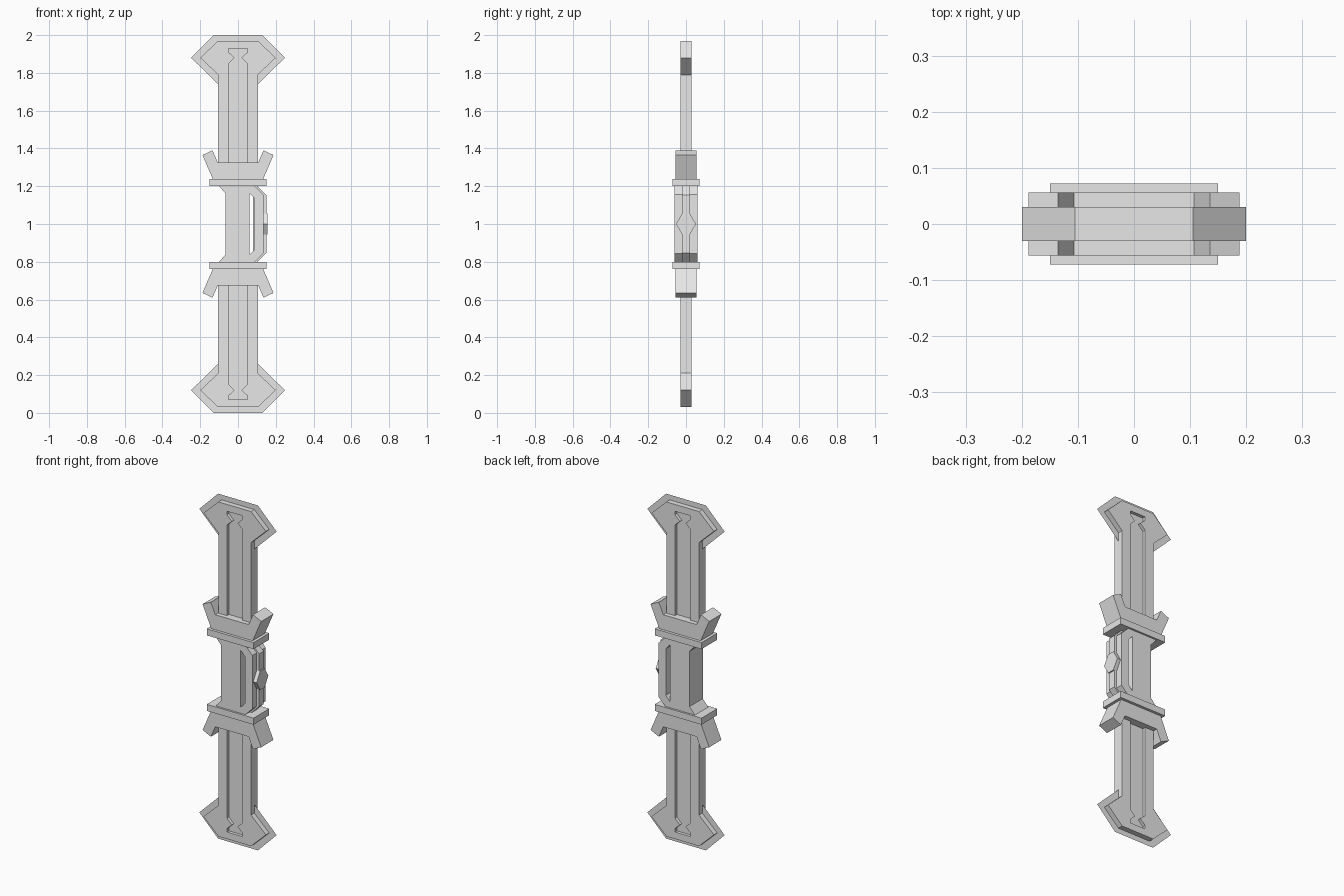
import bpy
import bmesh
from mathutils import Vector

cube = bpy.data.objects.get("Cube")
if cube:
    bpy.data.objects.remove(cube, do_unlink=True)

grey = bpy.data.materials.new("plain grey")
grey.use_nodes = True
colour = (0.8, 0.8, 0.8, 1)
grey.diffuse_color = colour
grey.node_tree.nodes["Principled BSDF"].inputs["Base Color"].default_value = colour


def slab(name, points, start, depth, axis="y"):
    """Extrude a closed profile along y (x,z points) or x (y,z points)."""
    place = (lambda a, z: (a, start, z)) if axis == "y" else (lambda a, z: (start, a, z))
    bm = bmesh.new()
    face = bm.faces.new([bm.verts.new(place(a, z)) for a, z in points])
    if depth:
        new = bmesh.ops.extrude_face_region(bm, geom=[face])["geom"]
        move = Vector((0, depth, 0)) if axis == "y" else Vector((depth, 0, 0))
        bmesh.ops.translate(bm, vec=move, verts=[v for v in new if isinstance(v, bmesh.types.BMVert)])
        bmesh.ops.recalc_face_normals(bm, faces=bm.faces)
    mesh = bpy.data.meshes.new(name)
    bm.to_mesh(mesh)
    bm.free()
    mesh.materials.append(grey)
    obj = bpy.data.objects.new(name, mesh)
    bpy.context.collection.objects.link(obj)
    return obj


def centred(name, points, half):
    return slab(name, points, -half, 2 * half)


def mirror_x(half):
    """Complete a right-hand outline with its left-hand copy."""
    return half + [(-x, z) for x, z in reversed(half)]


def mirror_z(half):
    """Complete an upper outline, ordered downwards, about mid height."""
    return half + [(a, 2 - z) for a, z in reversed(half)]


# Blade outline, running up one side and back down round the open slot
blade = mirror_x([(0.05, 1.22), (0.05, 1.85), (0.018, 1.88), (0.05, 1.91), (0.05, 1.93)])
blade += [(-0.105, 1.22), (-0.105, 1.79), (-0.2, 1.88), (-0.105, 1.97),
          (0.105, 1.97), (0.2, 1.88), (0.105, 1.79), (0.105, 1.22)]
web = mirror_x([(0.06, 1.22), (0.06, 1.94)])
edge = mirror_x([(0.105, 1.74), (0.248, 1.88), (0.128, 2.0)])
bracket = mirror_x([(0.132, 1.235), (0.188, 1.365), (0.135, 1.39), (0.107, 1.325)])
collar = mirror_x([(0.15, 1.2), (0.15, 1.238)])

# Matching blade, edge sheet, claw and collar at both ends
for side in ("upper", "lower"):
    def put(points):
        return points if side == "upper" else [(x, 2 - z) for x, z in points]
    centred(side + "_blade", put(blade), 0.03)
    centred(side + "_blade_groove_floor", put(web), 0.012)
    slab(side + "_blade_edge", put(edge), 0, 0)
    centred(side + "_claw_bracket", put(bracket), 0.056)
    centred(side + "_collar", put(collar), 0.072)

# Grip with flared ends, and the hand guard joined to it
centred("grip", mirror_z([(0.06, 1.2), (-0.1, 1.2), (-0.065, 1.16)]), 0.061)
guard_outer = mirror_z([(0.06, 1.2), (0.09, 1.2), (0.135, 1.155)])
guard_inner = mirror_z([(0.06, 1.165), (0.087, 1.135)])
centred("hand_guard", guard_outer + guard_inner[::-1], 0.061)

# Raised rib down the guard with a pointed boss in the middle
centred("guard_rib", mirror_z([(0.08, 1.2), (0.103, 1.2), (0.15, 1.153)]), 0.021)
boss = mirror_z([(-0.021, 1.06), (-0.021, 1.035), (-0.053, 1.0)][:1])
boss = [(-0.021, 1.055), (0.021, 1.055), (0.053, 1.0), (0.021, 0.945), (-0.021, 0.945), (-0.053, 1.0)]
slab("guard_boss", boss, 0.125, 0.032, "x")
